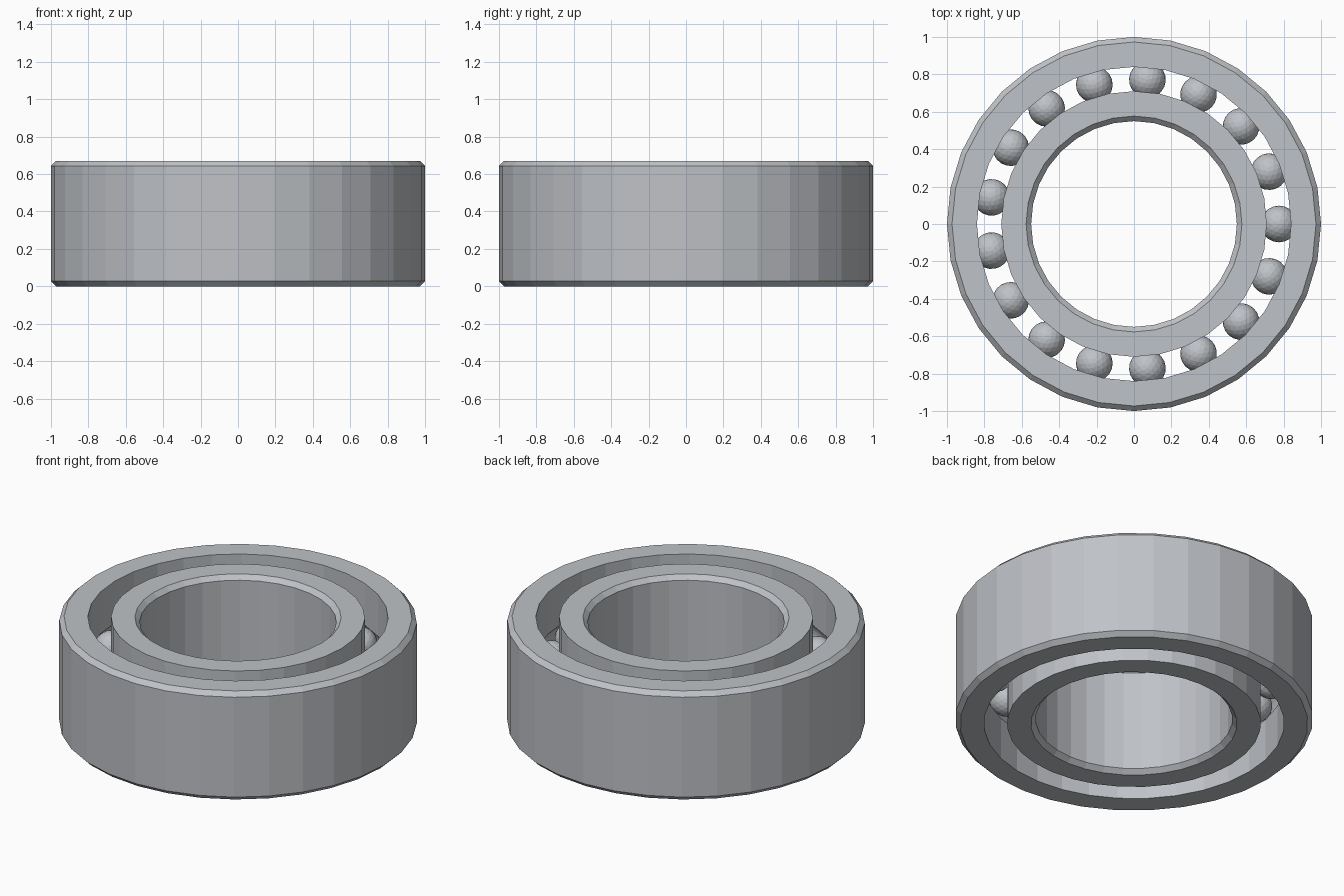
import bpy, bmesh
from math import sin, cos, pi, sqrt, atan2

cube = bpy.data.objects.get("Cube")
if cube:
    bpy.data.objects.remove(cube, do_unlink=True)

HEIGHT, CHAMFER, SIDES = 0.67, 0.027, 32
MID = HEIGHT / 2
PITCH, BALL, BALLS = 0.775, 0.098, 17      # ball circle, ball radius, ball count
GROOVE = 0.1                               # raceway radius

steel = bpy.data.materials.new("steel grey")
color = (0.52, 0.54, 0.57, 1)
steel.diffuse_color = color
steel.use_nodes = True
steel.node_tree.nodes["Principled BSDF"].inputs["Base Color"].default_value = color


def finish(bm, name):
    bmesh.ops.recalc_face_normals(bm, faces=bm.faces)
    mesh = bpy.data.meshes.new(name)
    bm.to_mesh(mesh)
    bm.free()
    mesh.materials.append(steel)
    obj = bpy.data.objects.new(name, mesh)
    bpy.context.collection.objects.link(obj)
    return obj


def ring(name, chamfered, plain):
    """Turn a ring: chamfered wall on one side, grooved raceway on the other."""
    out = 1 if chamfered > plain else -1
    inset = chamfered - out * CHAMFER
    profile = [(inset, 0), (chamfered, CHAMFER),
               (chamfered, HEIGHT - CHAMFER), (inset, HEIGHT), (plain, HEIGHT)]
    # Raceway arc, from top to bottom
    depth = abs(plain - PITCH)
    limit = atan2(sqrt(GROOVE ** 2 - depth ** 2), depth)
    for i in range(9):
        a = limit * (1 - i / 4)
        profile.append((PITCH + out * GROOVE * cos(a), MID + GROOVE * sin(a)))
    profile.append((plain, 0))

    bm = bmesh.new()
    loops = []
    for s in range(SIDES):
        t = 2 * pi * s / SIDES
        loops.append([bm.verts.new((r * cos(t), r * sin(t), z)) for r, z in profile])
    n = len(profile)
    for s in range(SIDES):
        a, b = loops[s], loops[(s + 1) % SIDES]
        for i in range(n):
            j = (i + 1) % n
            bm.faces.new((a[i], b[i], b[j], a[j]))
    return finish(bm, name)


# Outer and inner races
ring("outer_ring", 1.0, 0.84)
ring("inner_ring", 0.55, 0.71)

# Faceted balls sharing one mesh
bm = bmesh.new()
bmesh.ops.create_icosphere(bm, subdivisions=3, radius=BALL)
first = finish(bm, "ball_1")
for k in range(BALLS):
    ball = first if k == 0 else bpy.data.objects.new(f"ball_{k + 1}", first.data)
    if k:
        bpy.context.collection.objects.link(ball)
    t = 2 * pi * k / BALLS
    ball.location = (PITCH * cos(t), PITCH * sin(t), MID)
    ball.rotation_euler.z = t
